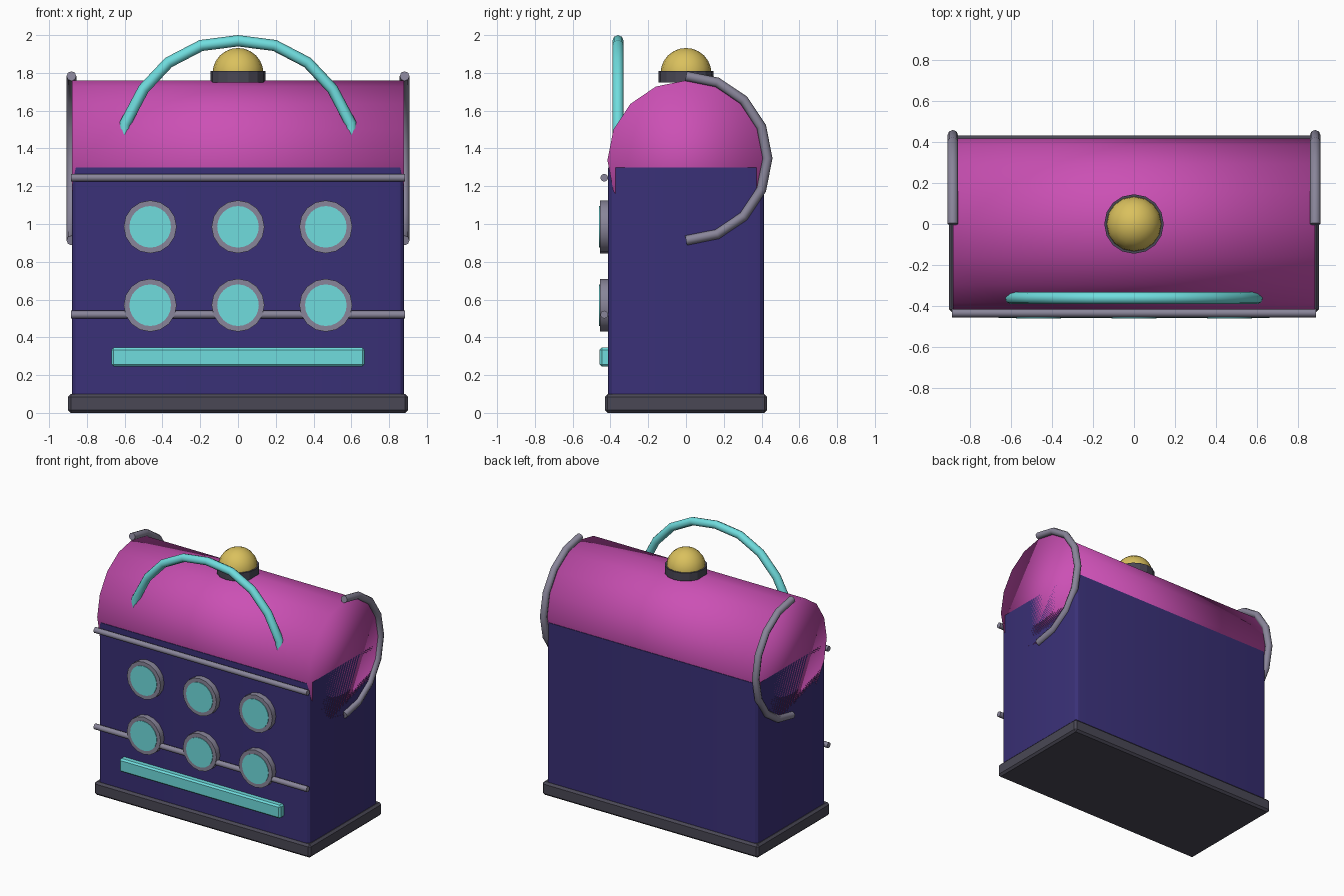
import bpy, bmesh, math
from mathutils import Vector

if "Cube" in bpy.data.objects:
    bpy.data.objects.remove(bpy.data.objects["Cube"], do_unlink=True)


def material(name, rgb):
    m = bpy.data.materials.new(name)
    m.use_nodes = True
    col = (*rgb, 1)
    m.diffuse_color = col
    m.node_tree.nodes["Principled BSDF"].inputs["Base Color"].default_value = col
    return m


NAVY = material("navy blue", (0.042, 0.03, 0.185))
PINK = material("magenta", (0.6, 0.08, 0.46))
CYAN = material("aqua", (0.16, 0.72, 0.73))
GOLD = material("gold", (0.7, 0.53, 0.11))
STEEL = material("steel grey", (0.25, 0.235, 0.32))
DARK = material("dark grey", (0.068, 0.064, 0.09))


def finish(bm, name, mat, angle=30):
    """Turn a bmesh into an object, smooth below the given angle."""
    bmesh.ops.recalc_face_normals(bm, faces=bm.faces)
    mesh = bpy.data.meshes.new(name)
    bm.to_mesh(mesh)
    bm.free()
    mesh.materials.append(mat)
    obj = bpy.data.objects.new(name, mesh)
    bpy.context.collection.objects.link(obj)
    bpy.ops.object.select_all(action="DESELECT")
    obj.select_set(True)
    bpy.context.view_layer.objects.active = obj
    if angle:
        bpy.ops.object.shade_smooth_by_angle(angle=math.radians(angle))
    else:
        bpy.ops.object.shade_smooth()
    return obj


def box(name, lo, hi, mat, bevel, upright_only=False, segments=1):
    bm = bmesh.new()
    bmesh.ops.create_cube(bm, size=1)
    lo, hi = Vector(lo), Vector(hi)
    for v in bm.verts:
        v.co = (lo + hi) / 2 + v.co * (hi - lo)
    edges = [e for e in bm.edges if not upright_only
             or abs(e.verts[0].co.z - e.verts[1].co.z) > 0.01]
    bmesh.ops.bevel(bm, geom=edges, offset=bevel, segments=segments,
                    profile=0.5, affect="EDGES")
    return finish(bm, name, mat)


def tube(name, path, radius, mat, side, sides=8, angle=50):
    """Sweep a ring along a planar path; side is the plane's normal."""
    bm = bmesh.new()
    pts, side, rings = [Vector(p) for p in path], Vector(side), []
    for i, p in enumerate(pts):
        along = (pts[min(i + 1, len(pts) - 1)] - pts[max(i - 1, 0)]).normalized()
        out = side.cross(along)
        turns = [math.tau * k / sides for k in range(sides)]
        rings.append([bm.verts.new(p + radius * (out * math.cos(t) + side * math.sin(t)))
                      for t in turns])
    for a, b in zip(rings, rings[1:]):
        for k in range(sides):
            n = (k + 1) % sides
            bm.faces.new((a[k], a[n], b[n], b[k]))
    bm.faces.new(rings[0])
    bm.faces.new(rings[-1])
    return finish(bm, name, mat, angle)


# Case body and plinth
box("base", (-0.9, -0.43, 0), (0.9, 0.43, 0.1), DARK, 0.015)
box("body", (-0.88, -0.413, 0.09), (0.88, 0.413, 1.3), NAVY, 0.04, True, 3)

# Barrel roof, fully smooth shaded
roof = tube("barrel_roof", [(-0.88, 0, 0), (0.88, 0, 0)], 1, PINK, (0, 0, 1), 16, 0)
for v in roof.data.vertices:
    v.co.y *= 0.416
    v.co.z = 1.337 + v.co.z * 0.423

# Front rails
for label, z in (("upper", 1.245), ("lower", 0.52)):
    tube(label + "_rail", [(-0.885, -0.433, z), (0.885, -0.433, z)],
         0.021, STEEL, (0, 0, 1))

# Two rows of three portholes
for row, z in (("upper", 0.985), ("lower", 0.57)):
    for col, x in (("right", -0.465), ("middle", 0), ("left", 0.465)):
        name = row + "_" + col
        tube(name + "_porthole_ring", [(x, -0.4, z), (x, -0.456, z)],
             0.14, STEEL, (0, 0, 1), 16, 30)
        tube(name + "_porthole_glass", [(x, -0.41, z), (x, -0.46, z)],
             0.11, CYAN, (0, 0, 1), 24, 30)

# Front plate
box("front_bar", (-0.67, -0.458, 0.245), (0.67, -0.4, 0.345), CYAN, 0.012)

# Arched carrying handle
half = [(0.602, 1.465), (0.598, 1.53), (0.5, 1.715),
        (0.368, 1.855), (0.195, 1.945)]
arch = ([(-x, -0.36, z) for x, z in half] + [(0, -0.36, 1.97)]
        + [(x, -0.36, z) for x, z in reversed(half)])
tube("handle", arch, 0.03, CYAN, (0, 1, 0))

# Half hoops on both ends
for label, x in (("right", -0.882), ("left", 0.882)):
    turns = [math.pi * k / 8 for k in range(9)]
    tube(label + "_hoop", [(x, 0.432 * math.sin(t), 1.348 + 0.435 * math.cos(t))
                           for t in turns], 0.026, STEEL, (1, 0, 0))

# Knob collar and dome
tube("knob_collar", [(0, 0, 1.75), (0, 0, 1.81)], 0.145, DARK, (1, 0, 0), 16, 20)
bm = bmesh.new()
bmesh.ops.create_uvsphere(bm, u_segments=16, v_segments=12, radius=0.135)
bmesh.ops.translate(bm, vec=(0, 0, 1.797), verts=bm.verts)
below = [v for v in bm.verts if v.co.z < 1.76]
bmesh.ops.delete(bm, geom=below, context="VERTS")
finish(bm, "knob_dome", GOLD, 40)
